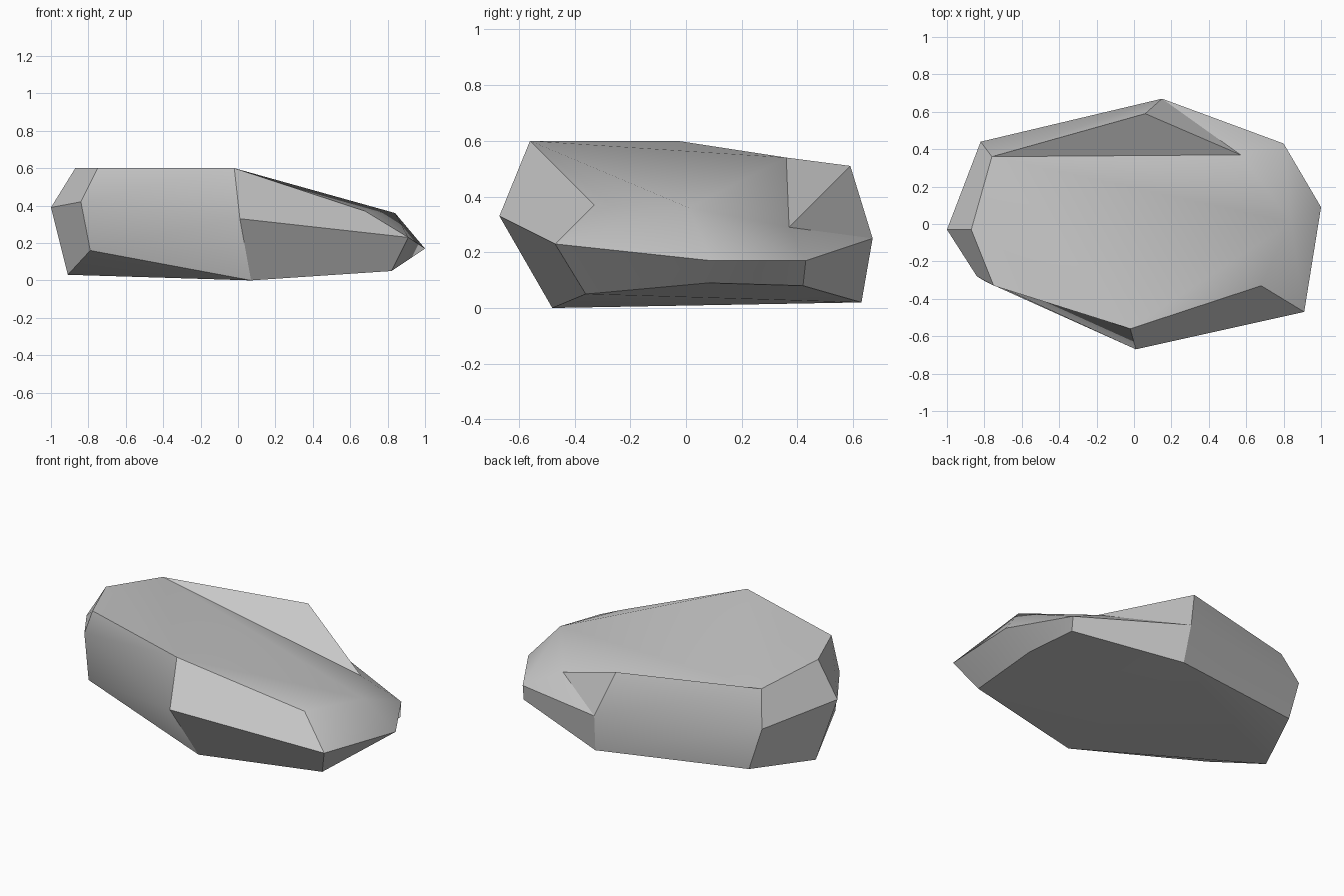
import bpy
import bmesh
import math

if "Cube" in bpy.data.objects:
    bpy.data.objects.remove(bpy.data.objects["Cube"], do_unlink=True)

# Stone colour
stone = bpy.data.materials.new("grey_stone")
stone.use_nodes = True
grey = (0.58, 0.58, 0.58, 1.0)
stone.diffuse_color = grey
shader = next(n for n in stone.node_tree.nodes if n.type == 'BSDF_PRINCIPLED')
shader.inputs["Base Color"].default_value = grey
shader.inputs["Roughness"].default_value = 0.9

# Eight-sided outlines of the boulder, counter-clockwise from the -x end
base_ring = [(-.91, .05, .03), (-.79, -.31, .16), (.07, -.48, 0), (.82, -.36, .05),
             (.82, .08, .09), (.8, .42, .08), (.17, .63, .02), (-.74, .45, .08)]
waist_ring = [(-1, -.03, .39), (-.84, -.28, .42), (.01, -.67, .33), (.91, -.47, .23),
              (1, .09, .17), (.8, .43, .17), (.15, .67, .25), (-.82, .44, .34)]
crown_ring = [(-.87, -.03, .6), (-.75, -.33, .6), (-.02, -.56, .6), (.68, -.33, .37),
              (.84, .01, .36), (.57, .37, .29), (.06, .59, .51), (-.76, .36, .54)]

bm = bmesh.new()
base, waist, crown = ([bm.verts.new(p) for p in ring]
                      for ring in (base_ring, waist_ring, crown_ring))


def face(*verts):
    """Add one facet of the boulder."""
    return bm.faces.new(verts)


# Lower flank: one facet per side between base and waist
sides = len(base)
for i in range(sides):
    j = (i + 1) % sides
    face(base[i], base[j], waist[j], waist[i])

# Upper flank, with the sloping shoulder split along its ridges
west, south_west, south, south_east, east, hollow, north, north_west = crown
for i in range(3):
    face(waist[i], waist[i + 1], crown[i + 1], crown[i])
face(waist[3], waist[4], east)
face(waist[3], east, south_east)
face(waist[4], waist[5], east)
face(waist[5], hollow, east)
face(waist[5], waist[6], hollow)
face(waist[6], north, hollow)
face(waist[6], waist[7], north_west, north)
face(waist[7], waist[0], west, north_west)

# Broken top surface, dipping into a shallow hollow
face(west, south_west, south, north_west)
face(south, east, north_west)
face(south, south_east, east)
face(east, hollow, north_west)
face(hollow, north, north_west)

# Underside, creased from front to back
face(base[0], base[2], base[1])
face(base[0], base[6], base[2])
face(base[0], base[7], base[6])
face(base[2], base[6], base[5], base[4], base[3])

bmesh.ops.recalc_face_normals(bm, faces=bm.faces)
mesh = bpy.data.meshes.new("boulder")
bm.to_mesh(mesh)
bm.free()
mesh.materials.append(stone)
boulder = bpy.data.objects.new("boulder", mesh)
bpy.context.collection.objects.link(boulder)

# Soft shading with crisp chipped edges
bpy.context.view_layer.objects.active = boulder
boulder.select_set(True)
bpy.ops.object.shade_smooth_by_angle(angle=math.radians(30))
